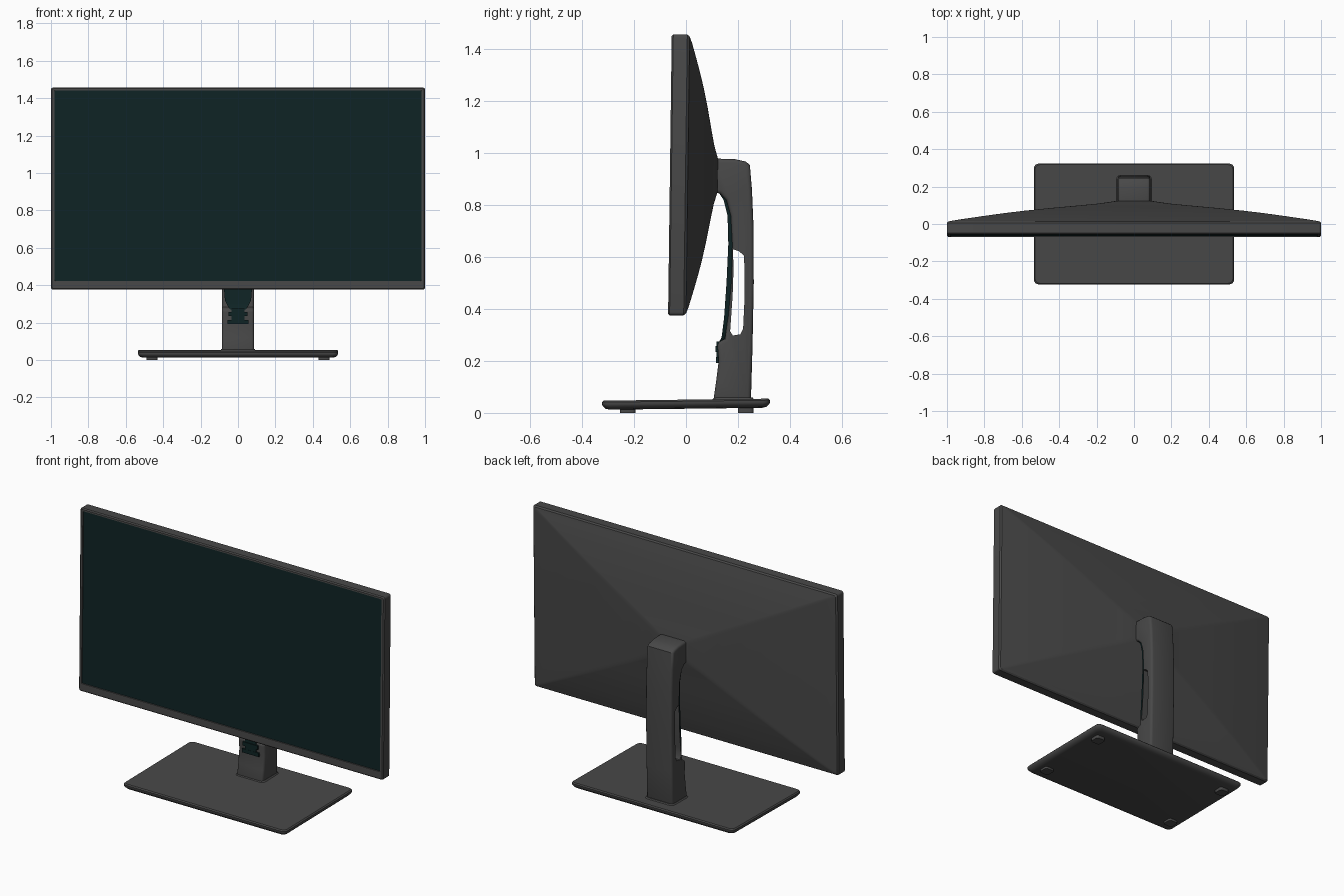
import bpy, bmesh, math

if "Cube" in bpy.data.objects:
    bpy.data.objects.remove(bpy.data.objects["Cube"])


def material(name, rgb):
    m = bpy.data.materials.new(name)
    m.diffuse_color = (*rgb, 1)
    m.use_nodes = True
    m.node_tree.nodes["Principled BSDF"].inputs["Base Color"].default_value = m.diffuse_color
    return m


GREY = material("charcoal plastic", (0.065, 0.065, 0.065))
TEAL = material("dark teal", (0.0045, 0.017, 0.018))


def make(name, bm, mats):
    bmesh.ops.recalc_face_normals(bm, faces=bm.faces)
    me = bpy.data.meshes.new(name)
    bm.to_mesh(me)
    bm.free()
    for m in mats:
        me.materials.append(m)
    ob = bpy.data.objects.new(name, me)
    bpy.context.collection.objects.link(ob)
    return ob


def loft(rings):
    """Skin closed rings of equal length and cap both ends; returns bm, first cap."""
    bm = bmesh.new()
    rows = [[bm.verts.new(p) for p in r] for r in rings]
    n = len(rows[0])
    for a, b in zip(rows, rows[1:]):
        for i in range(n):
            j = (i + 1) % n
            bm.faces.new((a[i], a[j], b[j], b[i]))
    cap = bm.faces.new(rows[0])
    bm.faces.new(rows[-1][::-1])
    return bm, cap


def rounded_rect(u0, u1, v0, v1, r, steps=3):
    pts = []
    corners = [(u1 - r, v1 - r), (u0 + r, v1 - r), (u0 + r, v0 + r), (u1 - r, v0 + r)]
    for k, (cu, cv) in enumerate(corners):
        for s in range(steps + 1):
            a = math.pi / 2 * (k + s / steps)
            pts.append((cu + r * math.cos(a), cv + r * math.sin(a)))
    return pts


def prism(name, profile, half, mat):
    """Side profile in (y, z), extruded to both sides of x = 0."""
    bm, _ = loft([[(x, y, z) for y, z in profile] for x in (-half, half)])
    return make(name, bm, [mat])


def box(name, x0, x1, y0, y1, z0, z1, mat):
    return prism_at(name, [(y0, z0), (y1, z0), (y1, z1), (y0, z1)], x0, x1, mat)


def prism_at(name, profile, x0, x1, mat):
    bm, _ = loft([[(x, y, z) for y, z in profile] for x in (x0, x1)])
    return make(name, bm, [mat])


def smooth(ob, angle=35):
    bpy.ops.object.select_all(action='DESELECT')
    ob.select_set(True)
    bpy.context.view_layer.objects.active = ob
    bpy.ops.object.shade_smooth_by_angle(angle=math.radians(angle))


# Monitor housing: screen recess, bezel, rim, then the back swelling to the mount
def panel_ring(hw, z0, z1, y, r):
    tilt = lambda z: (z - 0.916) * 0.013
    return [(x, y + tilt(z), z) for x, z in rounded_rect(-hw, hw, z0, z1, r)]


rings = [
    panel_ring(0.98, 0.424, 1.441, -0.057, 0.004),
    panel_ring(0.981, 0.423, 1.442, -0.062, 0.004),
    panel_ring(0.994, 0.382, 1.451, -0.062, 0.008),
    panel_ring(1.0, 0.376, 1.457, -0.056, 0.012),
    panel_ring(1.0, 0.376, 1.457, -0.002, 0.012),
    panel_ring(0.993, 0.383, 1.45, 0.007, 0.012),
]
for t, y in [(0.07, 0.017), (0.2, 0.035), (0.33, 0.052), (0.45, 0.066),
             (0.6, 0.081), (0.77, 0.096), (0.9, 0.108), (1.0, 0.122)]:
    rings.append(panel_ring(1 - 0.9 * t, 0.376 + 0.474 * t, 1.457 - 0.477 * t, y,
                            0.012 + 0.01 * t))
bm, screen = loft(rings)
screen.material_index = 1
smooth(make("monitor_housing", bm, [GREY, TEAL]), 30)

# Stand column with its head, slotted through from side to side
column = prism("stand_column", [
    (0.105, 0.045), (0.25, 0.045), (0.256, 0.25), (0.261, 0.5), (0.260, 0.72),
    (0.254, 0.86), (0.246, 0.955), (0.23, 0.968), (0.19, 0.977), (0.10, 0.98),
    (0.10, 0.85), (0.13, 0.845), (0.155, 0.82), (0.172, 0.76), (0.178, 0.65),
    (0.174, 0.5), (0.162, 0.37), (0.15, 0.285), (0.12, 0.27), (0.126, 0.2),
    (0.116, 0.12)], 0.086, GREY)
slot = prism("slot_cutter", [
    (0.181, 0.63), (0.205, 0.622), (0.224, 0.605), (0.226, 0.45), (0.220, 0.325),
    (0.210, 0.303), (0.180, 0.298), (0.170, 0.315), (0.1795, 0.45), (0.183, 0.55)],
    0.2, GREY)
slot.hide_render = True
bev = column.modifiers.new("soft edges", 'BEVEL')
bev.width = 0.014
bev.segments = 3
bev.limit_method = 'ANGLE'
bev.angle_limit = math.radians(60)
cut = column.modifiers.new("slot", 'BOOLEAN')
cut.operation = 'DIFFERENCE'
cut.solver = 'EXACT'
cut.object = slot
bpy.context.view_layer.objects.active = column
for m in ("soft edges", "slot"):
    bpy.ops.object.modifier_apply(modifier=m)
bpy.data.objects.remove(slot)
smooth(column)

# Dark inner strip on the front of the column, narrowing to a cable clip
strip = [  # z, front y, back y, half width
    (0.27, 0.125, 0.152, 0.042), (0.29, 0.137, 0.155, 0.055),
    (0.32, 0.141, 0.160, 0.070), (0.37, 0.147, 0.166, 0.074),
    (0.5, 0.156, 0.177, 0.074), (0.65, 0.163, 0.181, 0.074),
    (0.76, 0.160, 0.176, 0.074), (0.82, 0.145, 0.160, 0.074),
    (0.85, 0.125, 0.140, 0.074)]
bm, _ = loft([[(-w, a, z), (w, a, z), (w, b, z), (-w, b, z)] for z, a, b, w in strip])
smooth(make("column_inner_strip", bm, [TEAL]))
for name, w, y, z0, z1 in [("clip_neck", 0.036, 0.117, 0.215, 0.275),
                           ("clip_upper_bar", 0.05, 0.113, 0.235, 0.258),
                           ("clip_lower_bar", 0.055, 0.116, 0.192, 0.215)]:
    box(name, -w, w, y, y + 0.02, z0, z1, TEAL)


# Base plate: thin lip with an undercut, rising slightly to the back
def base_ring(inset, z):
    return [(x, y, z + y * 0.012) for x, y in rounded_rect(
        -0.535 + inset, 0.535 - inset, -0.323 + inset, 0.323 - inset, 0.025, 4)]


bm, _ = loft([base_ring(0.03, 0.016), base_ring(0.012, 0.02), base_ring(0.003, 0.03),
              base_ring(0, 0.036), base_ring(0, 0.045), base_ring(0.006, 0.051)])
smooth(make("base_plate", bm, [GREY]))

# Collar where the column meets the base
bm, _ = loft([[(x, y, z) for x, y in rounded_rect(
    -0.1 + i, 0.1 - i, 0.097 + i, 0.268 - i, 0.02)] for i, z in ((0, 0.045), (0.012, 0.06))])
smooth(make("column_collar", bm, [GREY]))

# Feet
for sx, side in ((-1, "left"), (1, "right")):
    for y, end in ((-0.225, "front"), (0.23, "back")):
        cx = sx * 0.46
        bm, _ = loft([[(px, py, z) for px, py in rounded_rect(
            cx - 0.03, cx + 0.03, y - 0.03, y + 0.03, 0.012)] for z in (0.0, 0.022)])
        smooth(make(f"foot_{end}_{side}", bm, [GREY]))
